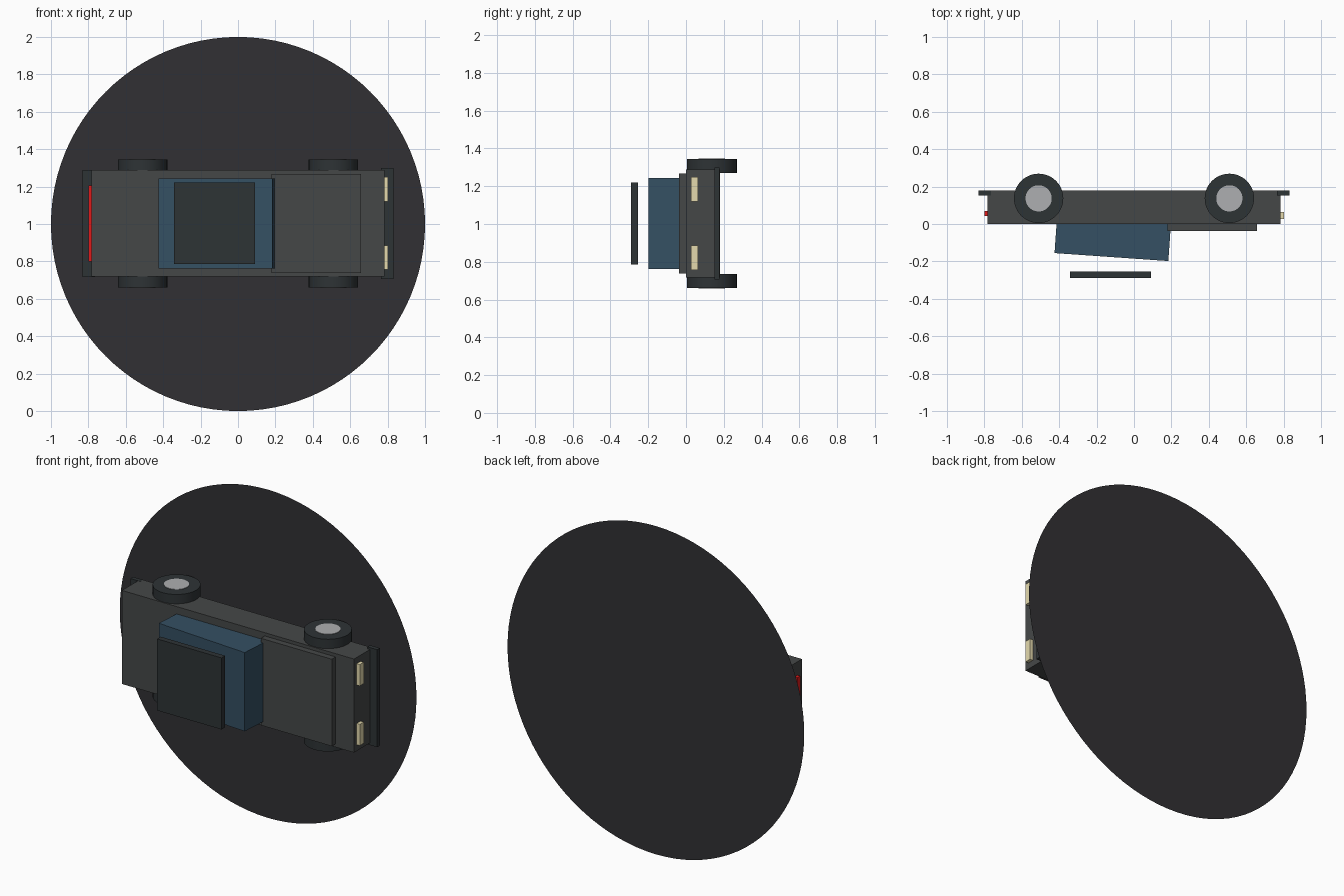
import bpy, math

if "Cube" in bpy.data.objects:
    bpy.data.objects.remove(bpy.data.objects["Cube"])

ZC = 1.003  # car centre line; the car's roof points toward -y


def material(name, rgb):
    m = bpy.data.materials.new(name)
    m.diffuse_color = (*rgb, 1)
    m.use_nodes = True
    m.node_tree.nodes["Principled BSDF"].inputs["Base Color"].default_value = m.diffuse_color
    return m


PAINT = material("grey_paint", (0.06, 0.064, 0.064))
DARK = material("dark_trim", (0.027, 0.033, 0.036))
GLASS = material("blue_glass", (0.035, 0.08, 0.125))
METAL = material("hub_metal", (0.42, 0.43, 0.44))
LAMP = material("lamp_cream", (0.78, 0.70, 0.42))
RED = material("lamp_red", (0.75, 0.01, 0.01))
TARMAC = material("tarmac", (0.031, 0.03, 0.034))


def finish(name, mat):
    ob = bpy.context.object
    ob.name = name
    ob.data.materials.append(mat)
    return ob


def box(name, x, y, z, mat):
    """Box from (min, max) ranges."""
    r = (x, y, z)
    bpy.ops.mesh.primitive_cube_add(size=1, location=[(a + b) / 2 for a, b in r])
    ob = finish(name, mat)
    ob.scale = [b - a for a, b in r]
    return ob


def wide(half):
    return (ZC - half, ZC + half)


def cylinder(name, radius, depth, loc, mat):
    bpy.ops.mesh.primitive_cylinder_add(vertices=48, radius=radius, depth=depth, location=loc)
    ob = finish(name, mat)
    bpy.ops.object.shade_smooth_by_angle(angle=math.radians(35))
    return ob


# Body, hood and floating roof panel
box("body", (-0.782, 0.782), (0, 0.18), wide(0.285), PAINT)
box("hood", (0.18, 0.658), (-0.037, 0.003), wide(0.265), PAINT)
box("roof", (-0.342, 0.092), (-0.29, -0.255), wide(0.218), DARK)

# Tilted cabin
cabin = box("cabin", (-0.418, 0.192), (-0.177, 0.043), wide(0.24), GLASS)
cabin.rotation_euler.z = math.radians(-4)

# Bumpers
box("front_bumper", (0.765, 0.832), (0.152, 0.178), wide(0.297), DARK)
box("rear_bumper", (-0.832, -0.765), (0.152, 0.178), wide(0.286), DARK)

# Lamps
box("tail_light", (-0.80, -0.77), (0.042, 0.07), wide(0.203), RED)
for side, tag in ((-1, "right"), (1, "left")):
    zc = ZC + side * 0.182
    box(f"headlight_{tag}", (0.775, 0.803), (0.026, 0.064), (zc - 0.065, zc + 0.065), LAMP)

# Wheels with hubs
for side, tag in ((-1, "right"), (1, "left")):
    for x, end in ((-0.51, "rear"), (0.51, "front")):
        cylinder(f"{end}_{tag}_wheel", 0.132, 0.074, (x, 0.137, ZC + side * 0.305), DARK)
        cylinder(f"{end}_{tag}_hub", 0.07, 0.076, (x, 0.137, ZC + side * 0.3065), METAL)

# Ground disc behind the wheels
bpy.ops.mesh.primitive_circle_add(vertices=96, radius=1, fill_type='NGON',
                                  location=(0, 0.29, 1.0), rotation=(math.pi / 2, 0, 0))
finish("ground_disc", TARMAC)
